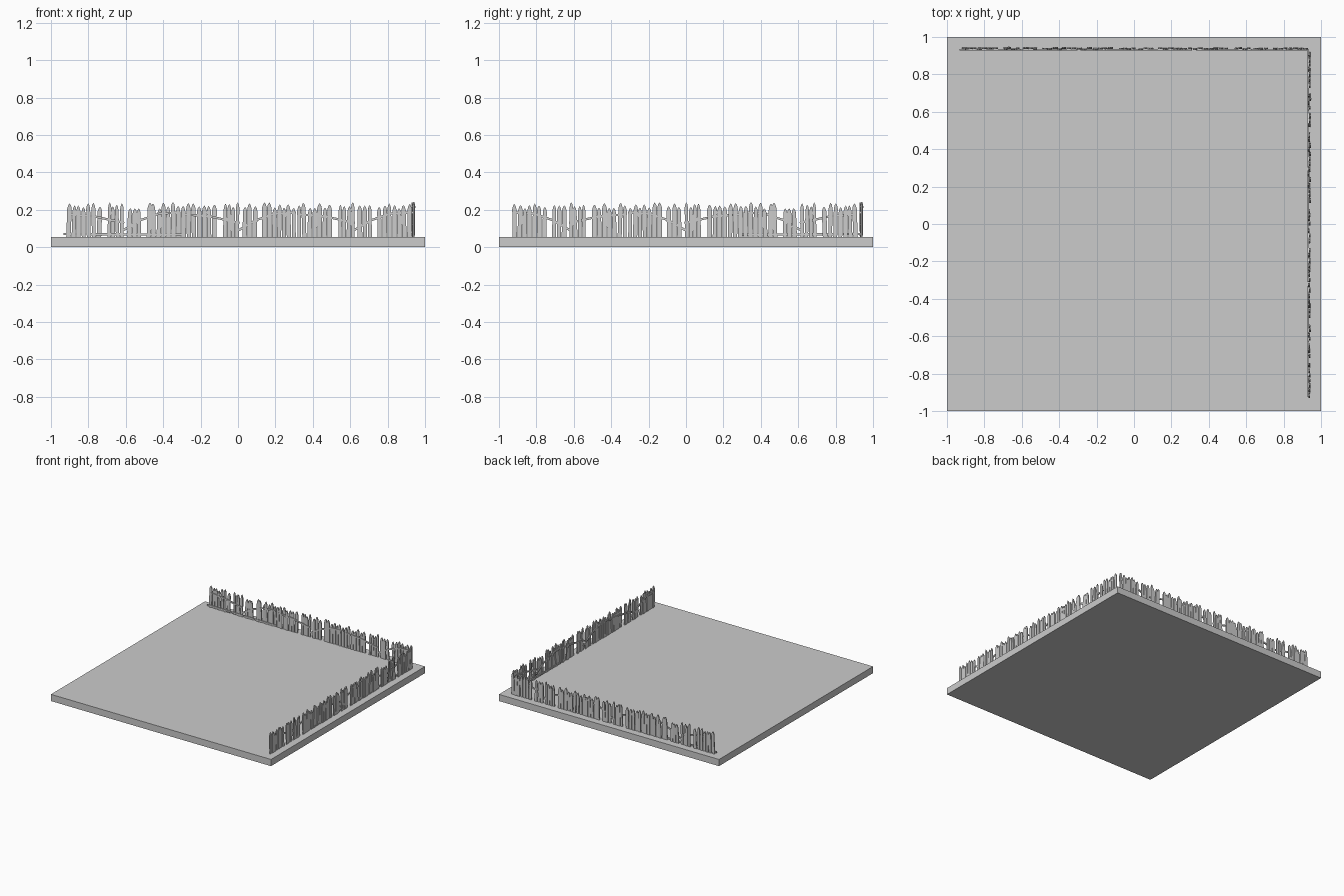
import bpy, bmesh, math, random
from mathutils import Matrix, Vector

cube = bpy.data.objects.get("Cube")
if cube:
    bpy.data.objects.remove(cube, do_unlink=True)

grey = bpy.data.materials.new("plain_grey")
grey.use_nodes = True
colour = (0.6, 0.6, 0.6, 1)
grey.diffuse_color = colour
grey.node_tree.nodes["Principled BSDF"].inputs["Base Color"].default_value = colour

GROUND = 0.055      # top of the slab
PANEL = 0.617       # length of one fence panel
START = -0.92
LINE = 0.938        # distance of a fence from the centre


def finish(bm, name):
    bmesh.ops.recalc_face_normals(bm, faces=bm.faces)
    mesh = bpy.data.meshes.new(name)
    bm.to_mesh(mesh)
    bm.free()
    mesh.materials.append(grey)
    obj = bpy.data.objects.new(name, mesh)
    bpy.context.collection.objects.link(obj)
    return obj


def box(bm, size, matrix):
    bmesh.ops.create_cube(bm, size=1, matrix=matrix @ Matrix.Diagonal((*size, 1)))


def picket(bm, x, y, width, height, lean, tip):
    """Flat board with a pointed top, leaning slightly along the fence."""
    w, t = width / 2, 0.004
    shoulder = height - 0.028
    outline = [(-w, 0), (w, 0), (w, shoulder), (w * 0.6, height - 0.010),
               (0, height), (-w * 0.6, height - 0.010), (-w, shoulder)]
    place = (Matrix.Translation((x, y, GROUND)) @ Matrix.Rotation(lean, 4, 'Y')
             @ Matrix.Rotation(tip, 4, 'X'))
    front, back = ([bm.verts.new(place @ Vector((px, s * t, pz))) for px, pz in outline]
                   for s in (-1, 1))
    bm.faces.new(front)
    bm.faces.new(back[::-1])
    n = len(outline)
    for i in range(n):
        j = (i + 1) % n
        bm.faces.new((front[i], back[i], back[j], front[j]))


def rail(bm, points, y):
    """Thin square rail following a bent line of (x, z) points."""
    for (x0, z0), (x1, z1) in zip(points, points[1:]):
        place = (Matrix.Translation(((x0 + x1) / 2, y, (z0 + z1) / 2))
                 @ Matrix.Rotation(-math.atan2(z1 - z0, x1 - x0), 4, 'Y'))
        box(bm, (math.hypot(x1 - x0, z1 - z0) + 0.004, 0.007, 0.012), place)


# Ground slab
bm = bmesh.new()
box(bm, (2, 2, GROUND), Matrix.Translation((0, 0, GROUND / 2)))
finish(bm, "ground_slab")

# Groups of boards in a panel: (first edge, last edge, board count)
GROUPS = [(0.0, 0.19, 7), (0.22, 0.31, 4), (0.325, 0.405, 3), (0.43, 0.615, 7)]
FALLING = [(0.02, 0.175), (0.15, 0.165), (0.31, 0.13)]
RISING = [(0.305, 0.09), (0.40, 0.145), (0.50, 0.18), (0.61, 0.185)]


def fence(side, turn):
    random.seed(5)
    boards, rails = bmesh.new(), bmesh.new()
    for p in range(3):
        x0 = START + p * PANEL
        for a, b, count in GROUPS:
            step = (b - a) / count
            for i in range(count):
                picket(boards, x0 + a + step * (i + 0.5),
                       LINE + random.uniform(-0.003, 0.003),
                       step * random.uniform(0.76, 0.92),
                       random.uniform(0.152, 0.186),
                       random.uniform(-0.03, 0.04),
                       random.uniform(-0.03, 0.03))
        for path in (FALLING, RISING):
            rail(rails, [(x0 + x, z) for x, z in path], LINE - 0.006)
    # Low rail lies only under the first panel
    rail(rails, [(START - 0.01, 0.071), (START + PANEL, 0.066)], LINE - 0.006)
    for bm, part in ((boards, "pickets"), (rails, "rails")):
        bm.transform(Matrix.Rotation(turn, 4, 'Z'))
        finish(bm, side + "_fence_" + part)


fence("back", 0)
fence("left", -math.pi / 2)
